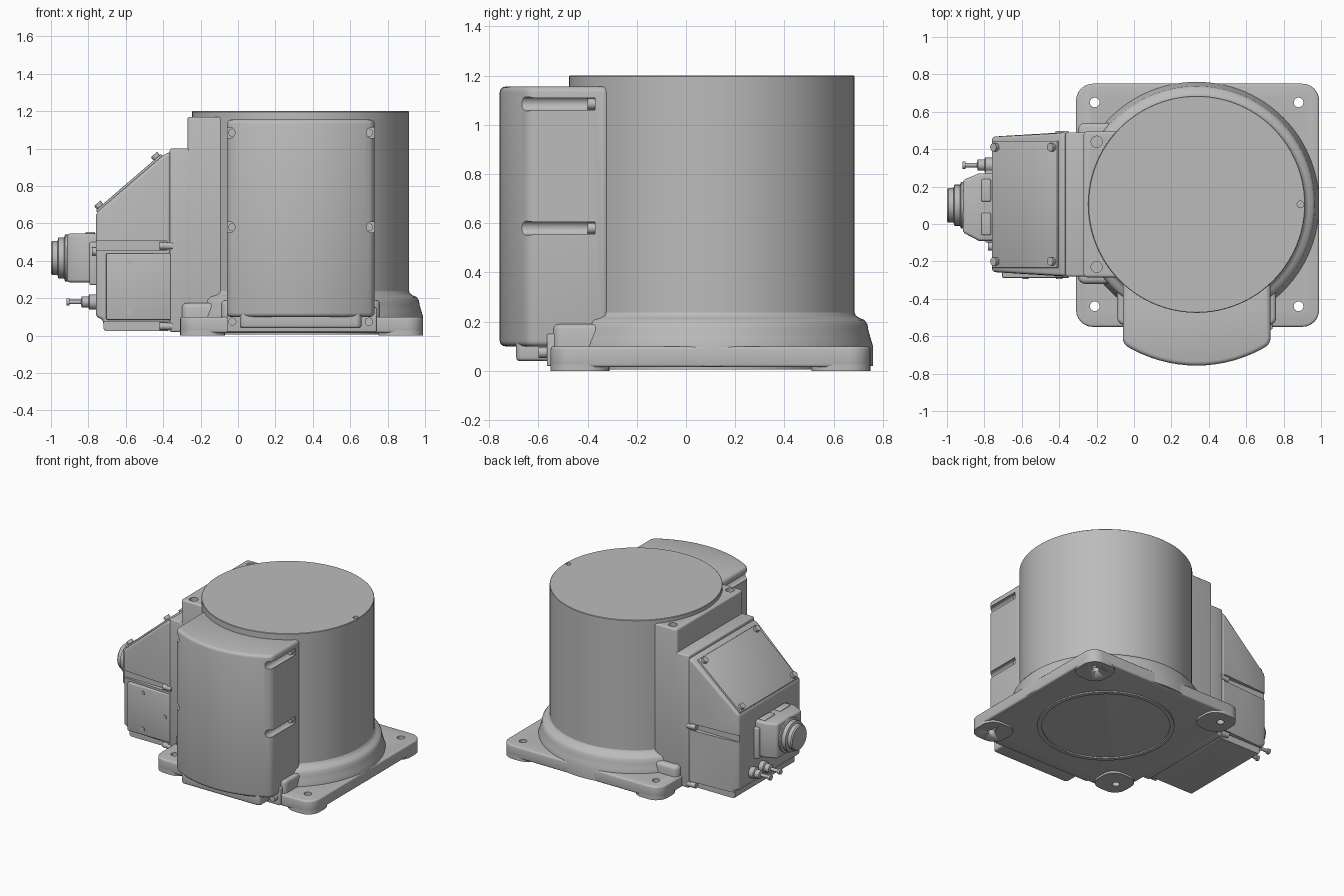
import bpy, bmesh, math
from mathutils import Vector, Matrix

if "Cube" in bpy.data.objects:
    bpy.data.objects.remove(bpy.data.objects["Cube"])

grey = bpy.data.materials.new("machine_grey")
grey.use_nodes = True
GREY = (0.5, 0.5, 0.5, 1)
grey.diffuse_color = GREY
grey.node_tree.nodes["Principled BSDF"].inputs["Base Color"].default_value = GREY

CX, CY = 0.335, 0.105   # drum axis


def activate(ob):
    bpy.ops.object.select_all(action='DESELECT')
    ob.select_set(True)
    bpy.context.view_layer.objects.active = ob


def finish(name, bm):
    bmesh.ops.recalc_face_normals(bm, faces=bm.faces)
    me = bpy.data.meshes.new(name)
    bm.to_mesh(me)
    bm.free()
    ob = bpy.data.objects.new(name, me)
    bpy.context.collection.objects.link(ob)
    me.materials.append(grey)
    return ob


def smooth(ob):
    activate(ob)
    bpy.ops.object.shade_smooth_by_angle(angle=math.radians(35))


def bevel(ob, width, segments=3):
    m = ob.modifiers.new("Bevel", 'BEVEL')
    m.width, m.segments, m.limit_method = width, segments, 'ANGLE'
    m.angle_limit = math.radians(32)
    activate(ob)
    bpy.ops.object.modifier_apply(modifier=m.name)


def cut(ob, cutters):
    for c in cutters:
        m = ob.modifiers.new("Cut", 'BOOLEAN')
        m.object, m.operation, m.solver = c, 'DIFFERENCE', 'EXACT'
        activate(ob)
        bpy.ops.object.modifier_apply(modifier=m.name)
        bpy.data.objects.remove(c)


def prism(name, pts, axis, a, b, corner=0.0):
    """Extrude a 2D outline along an axis, optionally rounding its corners."""
    place = {'z': lambda u, v, w: (u, v, w), 'y': lambda u, v, w: (u, w, v),
             'x': lambda u, v, w: (w, u, v)}[axis]
    bm = bmesh.new()
    low = [bm.verts.new(place(u, v, a)) for u, v in pts]
    high = [bm.verts.new(place(u, v, b)) for u, v in pts]
    bm.faces.new(low)
    bm.faces.new(high)
    n = len(pts)
    for i in range(n):
        j = (i + 1) % n
        bm.faces.new((low[i], low[j], high[j], high[i]))
    if corner:
        bm.normal_update()
        bmesh.ops.recalc_face_normals(bm, faces=bm.faces)
        edges = [e for e in (bm.edges.get((p, q)) for p, q in zip(low, high))
                 if e.calc_face_angle() > 0.6]
        bmesh.ops.bevel(bm, geom=edges, offset=corner, segments=6,
                        affect='EDGES', profile=0.5)
    return finish(name, bm)


def box(name, x0, x1, y0, y1, z0, z1, corner=0.0, edge=0.0, segments=3):
    ob = prism(name, [(x0, y0), (x1, y0), (x1, y1), (x0, y1)], 'z', z0, z1, corner)
    if edge:
        bevel(ob, edge, segments)
    smooth(ob)
    return ob


def lathe(name, profile, origin, direction=(0, 0, 1), steps=24):
    """Revolve (radius, height) points into a capped solid."""
    rot = Vector((0, 0, 1)).rotation_difference(Vector(direction)).to_matrix().to_4x4()
    mat = Matrix.Translation(origin) @ rot
    bm = bmesh.new()
    rings = []
    for r, h in profile:
        ring = []
        for i in range(steps):
            t = math.tau * i / steps
            ring.append(bm.verts.new(mat @ Vector((r * math.cos(t), r * math.sin(t), h))))
        rings.append(ring)
    for p, q in zip(rings, rings[1:]):
        for i in range(steps):
            j = (i + 1) % steps
            bm.faces.new((p[i], p[j], q[j], q[i]))
    bm.faces.new(rings[0])
    bm.faces.new(rings[-1])
    ob = finish(name, bm)
    smooth(ob)
    return ob


def rod(name, origin, direction, radius, length, steps=16):
    return lathe(name, [(radius, 0), (radius, length)], origin, direction, steps)


# Base plate with bolt holes and corner pads
plate = box("base_plate", -0.31, 0.99, -0.55, 0.75, 0.015, 0.1, 0.09, 0.012)
bolts = [(x, y) for x in (-0.21, 0.88) for y in (-0.44, 0.65)]
for x, y in bolts:
    sx, sy = (1 if x > 0 else -1), (1 if y > 0 else -1)
    ex, ey = (0.99 if x > 0 else -0.31), (0.75 if y > 0 else -0.55)
    pad = box("corner_pad", *sorted((ex, ex - sx * 0.24)), *sorted((ey, ey - sy * 0.24)),
              0, 0.03, 0.09)
    cut(pad, [rod("cutter", (x, y, -0.1), (0, 0, 1), 0.026, 0.3)])
cut(plate, [rod("cutter", (x, y, -0.1), (0, 0, 1), 0.026, 0.3) for x, y in bolts])
smooth(plate)

# Flared foot, drum and underside ring
lathe("drum_foot", [(0.655, 0.02), (0.655, 0.1), (0.646, 0.13), (0.636, 0.165), (0.632, 0.19),
                    (0.62, 0.207), (0.6, 0.215), (0.585, 0.225), (0.575, 0.25)],
      (CX, CY, 0), steps=96)
drum = lathe("drum", [(0.58, 0.1), (0.58, 1.197), (0.577, 1.2)], (CX, CY, 0), steps=96)
cut(drum, [rod("cutter", (0.89, CY, 1.16), (0, 0, 1), 0.018, 0.1)])
smooth(drum)
ring = rod("underside_ring", (CX, CY, 0.006), (0, 0, 1), 0.46, 0.02, 64)
cut(ring, [rod("cutter", (CX, CY, -0.1), (0, 0, 1), 0.43, 0.2, 64)])
smooth(ring)

# Raised fairings on the base
box("front_fairing", -0.09, 0.76, -0.54, 0.1, 0.02, 0.19, 0.04, 0.02)
box("neck_fairing", -0.30, 0.3, -0.32, 0.54, 0.02, 0.175, 0.04, 0.025)

# Neck joining the drum to the cable box
neck = box("neck_block", -0.27, 0.25, -0.285, 0.495, 0.02, 1.17, 0.02, 0.012)
cut(neck, [rod("cutter", (-0.2, y, 1.13), (0, 0, 1), 0.03, 0.1) for y in (-0.23, 0.44)])
smooth(neck)
box("neck_flange", -0.365, -0.2, -0.28, 0.49, 0.02, 1.0, 0, 0.01)

# Cable box with sloped lid, tapering outwards
cable_box = prism("cable_box", [(-0.36, 0.025), (-0.72, 0.025), (-0.72, 0.085), (-0.76, 0.1),
                                (-0.76, 0.655), (-0.4, 0.965), (-0.36, 0.985)], 'y', -0.28, 0.49)
for v in cable_box.data.vertices:
    v.co.y = CY + (v.co.y - CY) * (1 - 0.2 * max(0, -0.45 - v.co.x))
bevel(cable_box, 0.018)
notches = []
for y in (-0.285, 0.495):
    for z in (0.48, 0.05):
        notches.append(box("cutter", -0.8, -0.38, y - 0.04, y + 0.04, z - 0.025, z + 0.025))
cut(cable_box, notches)
smooth(cable_box)
for y in (-0.268, 0.478):
    for z in (0.48, 0.05):
        rod("box_screw", (-0.42, y, z), (1, 0, 0), 0.02, 0.07)

# Lid plate and its screws
slope = Vector((0.36, 0, 0.31)).normalized()
normal = Vector((-slope.z, 0, slope.x))
start = Vector((-0.76, 0, 0.655))
corners = [start + slope * s + normal * h for s, h in ((0.01, -0.01), (0.47, -0.01),
                                                       (0.47, 0.012), (0.01, 0.012))]
lid = prism("lid_plate", [(c.x, c.z) for c in corners], 'y', -0.235, 0.445)
bevel(lid, 0.005, 2)
smooth(lid)
for s in (0.04, 0.44):
    for y in (-0.2, 0.41):
        p = start + slope * s
        rod("lid_screw", (p.x, y, p.z), normal, 0.022, 0.035)

# Access panel on the front of the cable box
panel = box("access_panel", -0.705, -0.36, -0.288, -0.2, 0.085, 0.44, 0, 0.006)
for x, z in ((-0.58, 0.395), (-0.4, 0.265), (-0.58, 0.13)):
    rod("panel_screw", (x, -0.28, z), (0, -1, 0), 0.017, 0.014)

# Plug connector
box("connector_frame", -0.795, -0.74, -0.1, 0.29, 0.27, 0.5, 0, 0.01)
hood = prism("connector_hood", [(-0.74, -0.09), (-0.74, 0.27), (-0.83, 0.27), (-0.915, 0.235),
                                (-0.915, -0.045), (-0.83, -0.09)], 'z', 0.285, 0.545)
bevel(hood, 0.015)
smooth(hood)
for y in (0.0, 0.18):
    box("connector_latch", -0.815, -0.765, y - 0.06, y + 0.06, 0.5, 0.555, 0, 0.008)
lathe("connector_cap", [(0.125, 0), (0.125, 0.025), (0.11, 0.03), (0.11, 0.06), (0.092, 0.065),
                        (0.092, 0.092), (0.085, 0.1)], (-0.9, 0.1, 0.415), (-1, 0, 0), 32)

# Cable glands
for y in (0.2, 0.315):
    lathe("cable_gland", [(0.04, 0), (0.04, 0.04), (0.03, 0.045), (0.03, 0.08), (0.012, 0.085),
                          (0.012, 0.145), (0.02, 0.147), (0.02, 0.163)],
          (-0.755, y, 0.18), (-1, 0, 0))
rod("earth_screw", (-0.75, -0.12, 0.45), (-1, 0, 0), 0.022, 0.03)

# Bowed front cover with side grooves
R = 0.73
arc = []
for i in range(17):
    x = -0.395 + 0.79 * i / 16
    arc.append((CX + x, -0.757 + R - math.sqrt(R * R - x * x)))
cover = prism("front_cover", [(0.73, -0.33), (0.73, -0.31), (-0.06, -0.31)][1:] + arc,
              'z', 0.1, 1.155, 0.03)
bevel(cover, 0.022)
grooves = []
for x in (-0.045, 0.715):
    for z in (1.085, 0.58):
        grooves.append(rod("cutter", (x, -0.37, z), (0, -1, 0), 0.029, 0.5))
cut(cover, grooves)
smooth(cover)
for x in (-0.03, 0.70):
    for z in (1.085, 0.58):
        rod("cover_screw", (x, -0.36, z), (0, -1, 0), 0.022, 0.04)
    rod("lower_cover_screw", (x, -0.5, 0.075), (0, -1, 0), 0.022, 0.1)

# Lower lip and skirt of the cover
box("cover_lip", 0.01, 0.66, -0.69, -0.5, 0.04, 0.13, 0.03, 0.015)
box("cover_skirt", -0.06, 0.74, -0.565, -0.3, 0.02, 0.15, 0, 0.006)
